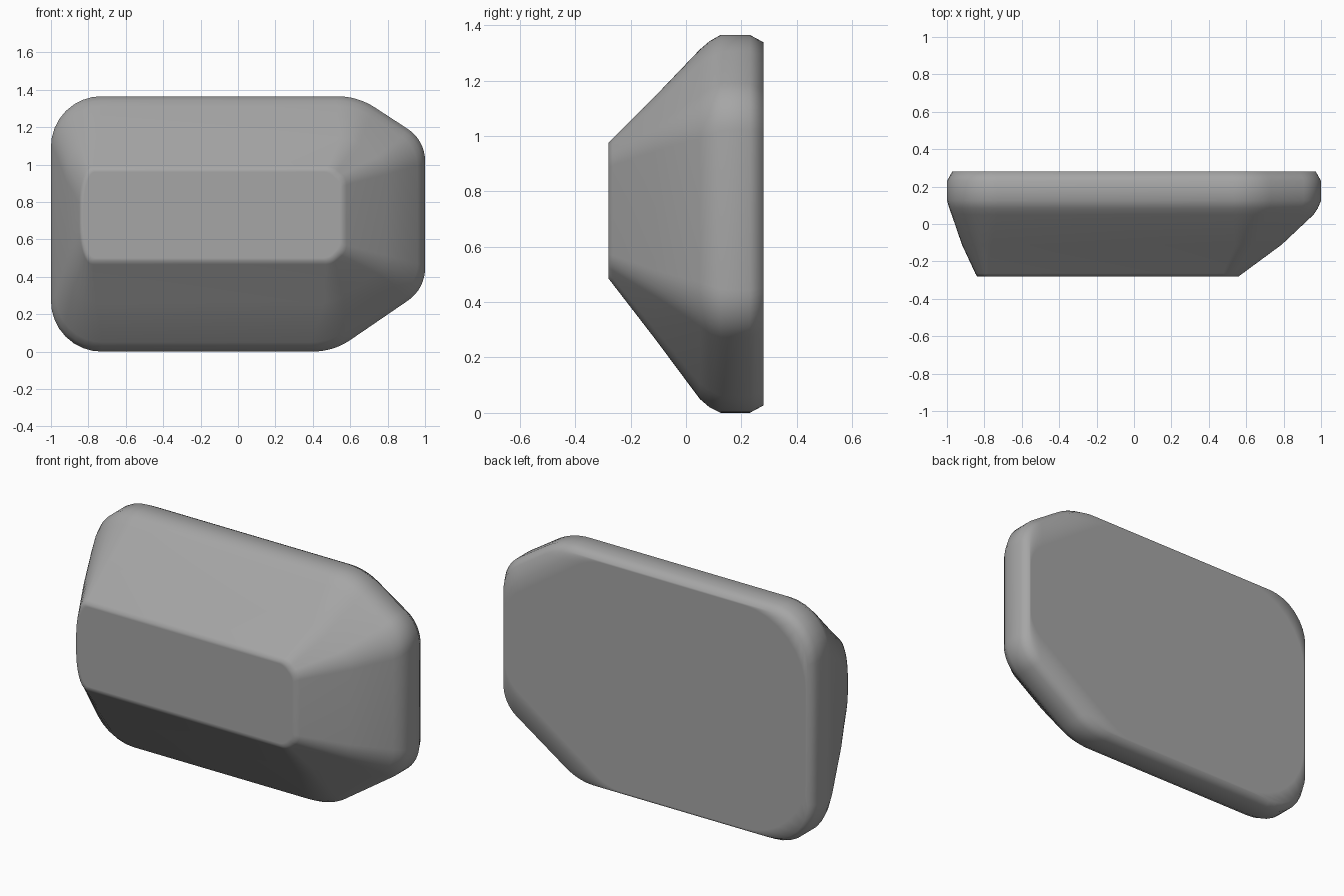
import bpy, bmesh
import math
from mathutils import Vector

if "Cube" in bpy.data.objects:
    bpy.data.objects.remove(bpy.data.objects["Cube"])

STEPS = 8  # segments per rounded corner


def outline(x0, x1, z0, z1, low, high, left, r):
    """Rounded hexagonal outline: two left corners and two chamfers on the right."""
    lx, lz = left
    # corner x, z, distance along incoming edge, distance along outgoing edge
    corners = [
        (x0, z0, lz, lx),
        (x1 - low[0], z0, r, r),
        (x1, z0 + low[1], r, r),
        (x1, z1 - high[1], r, r),
        (x1 - high[0], z1, r, r),
        (x0, z1, lx, lz),
    ]
    pts = []
    for i, (x, z, a, b) in enumerate(corners):
        p = Vector((x, z))
        din = (Vector(corners[i - 1][:2]) - p).normalized()
        dout = (Vector(corners[(i + 1) % 6][:2]) - p).normalized()
        w = math.sin(din.angle(dout) / 2)
        s, e = p + din * a, p + dout * b
        for k in range(STEPS + 1):
            t = k / STEPS
            c0, c1, c2 = (1 - t) ** 2, 2 * w * t * (1 - t), t * t
            pts.append((s * c0 + p * c1 + e * c2) / (c0 + c1 + c2))
    return pts


# depth, x range, z range, lower chamfer, upper chamfer, left radii, right radius
rings = [
    # front facet with a thin border to keep its shading flat
    (-0.28, -0.825, 0.545, 0.5, 0.96, (0.06, 0.06), (0.06, 0.06), (0.06, 0.19), 0.03),
    (-0.28, -0.84, 0.56, 0.485, 0.975, (0.06, 0.06), (0.06, 0.06), (0.06, 0.20), 0.03),
    # sloping sides
    (-0.265, -0.848, 0.58, 0.466, 0.99, (0.08, 0.07), (0.07, 0.065), (0.07, 0.20), 0.033),
    (-0.11, -0.92, 0.79, 0.265, 1.145, (0.27, 0.19), (0.19, 0.14), (0.16, 0.23), 0.06),
    (0.05, -0.975, 0.96, 0.05, 1.312, (0.47, 0.32), (0.33, 0.22), (0.25, 0.25), 0.10),
    # rim
    (0.085, -0.988, 0.983, 0.02, 1.342, (0.48, 0.33), (0.35, 0.23), (0.26, 0.26), 0.11),
    (0.125, -1.0, 1.0, 0.0, 1.365, (0.49, 0.335), (0.36, 0.235), (0.27, 0.27), 0.11),
    (0.23, -1.0, 1.0, 0.0, 1.365, (0.49, 0.335), (0.36, 0.235), (0.27, 0.27), 0.11),
    (0.28, -0.972, 0.972, 0.027, 1.338, (0.48, 0.325), (0.35, 0.23), (0.25, 0.25), 0.10),
    # flat back, soft only near the corners
    (0.28, -0.962, 0.962, 0.037, 1.328, (0.66, 0.46), (0.54, 0.37), (0.40, 0.40), 0.10),
]

# Faceted body lofted from front facet to flat back
bm = bmesh.new()
loops = [[bm.verts.new((p.x, y, p.y)) for p in outline(*rest)] for y, *rest in rings]
n = len(loops[0])
for a, b in zip(loops, loops[1:]):
    for i in range(n):
        j = (i + 1) % n
        bm.faces.new((a[i], a[j], b[j], b[i]))
bm.faces.new(loops[0])
bm.faces.new(loops[-1][::-1])
bmesh.ops.recalc_face_normals(bm, faces=bm.faces)
for f in bm.faces:
    f.smooth = True
mesh = bpy.data.meshes.new("faceted_body")
bm.to_mesh(mesh)
bm.free()

# Dark grey finish
grey = bpy.data.materials.new("dark_grey")
grey.diffuse_color = (0.38, 0.38, 0.38, 1)
grey.use_nodes = True
grey.node_tree.nodes["Principled BSDF"].inputs["Base Color"].default_value = grey.diffuse_color
mesh.materials.append(grey)

body = bpy.data.objects.new("faceted_body", mesh)
bpy.context.collection.objects.link(body)
